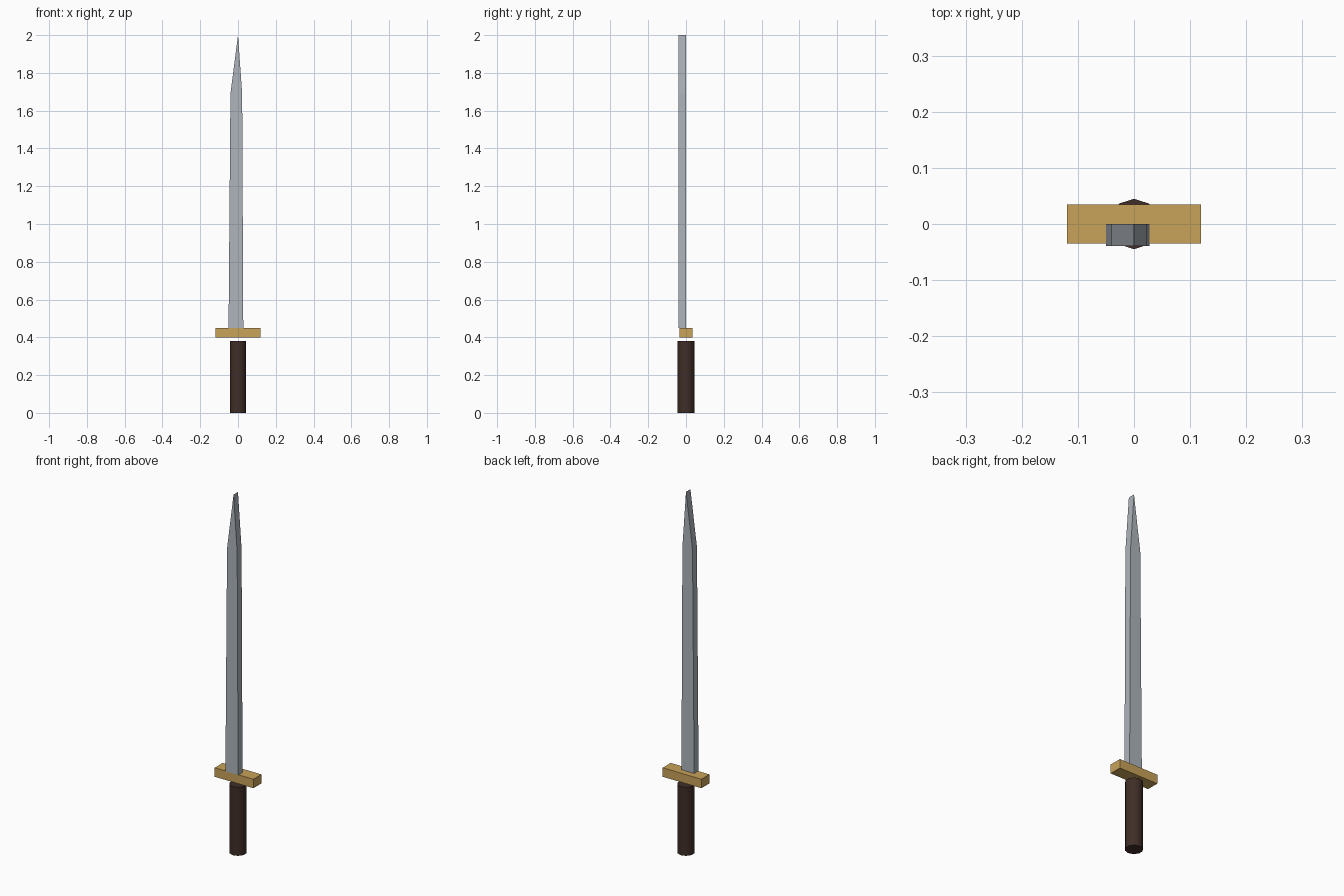
import bpy, bmesh, math
from mathutils import Vector

if "Cube" in bpy.data.objects:
    bpy.data.objects.remove(bpy.data.objects["Cube"])


def material(name, rgb):
    m = bpy.data.materials.new(name)
    m.diffuse_color = (*rgb, 1)
    m.use_nodes = True
    m.node_tree.nodes["Principled BSDF"].inputs["Base Color"].default_value = m.diffuse_color
    return m


def prism(name, profile, axis, mat):
    """Close a flat outline into a solid by extruding it along axis."""
    bm = bmesh.new()
    face = bm.faces.new([bm.verts.new(p) for p in profile])
    ext = bmesh.ops.extrude_face_region(bm, geom=[face])["geom"]
    bmesh.ops.translate(bm, vec=Vector(axis),
                        verts=[v for v in ext if isinstance(v, bmesh.types.BMVert)])
    bmesh.ops.recalc_face_normals(bm, faces=bm.faces[:])
    mesh = bpy.data.meshes.new(name)
    bm.to_mesh(mesh)
    bm.free()
    mesh.materials.append(mat)
    ob = bpy.data.objects.new(name, mesh)
    bpy.context.collection.objects.link(ob)
    return ob


steel = material("steel", (0.42, 0.46, 0.50))
brass = material("brass", (0.58, 0.36, 0.10))
leather = material("leather", (0.05, 0.026, 0.02))

# Blade: uneven tapered outline, extruded in depth
outline = [(-0.05, 0.45), (0.028, 0.45), (0.022, 1.69), (0, 2.0), (-0.04, 1.69)]
prism("blade", [(x, -0.039, z) for x, z in outline], (0, 0.039, 0), steel)

# Crossguard: plain bar
gx, gy = 0.119, 0.035
prism("crossguard", [(-gx, -gy, 0.40), (gx, -gy, 0.40), (gx, gy, 0.40), (-gx, gy, 0.40)],
      (0, 0, 0.05), brass)

# Grip: ten-sided, smooth shaded with sharp rims
r = 0.045
ring = [(r * math.sin(i * math.tau / 10), r * math.cos(i * math.tau / 10), 0) for i in range(10)]
grip = prism("grip", ring, (0, 0, 0.38), leather)
bpy.ops.object.select_all(action='DESELECT')
grip.select_set(True)
bpy.context.view_layer.objects.active = grip
bpy.ops.object.shade_smooth_by_angle(angle=math.radians(45))
